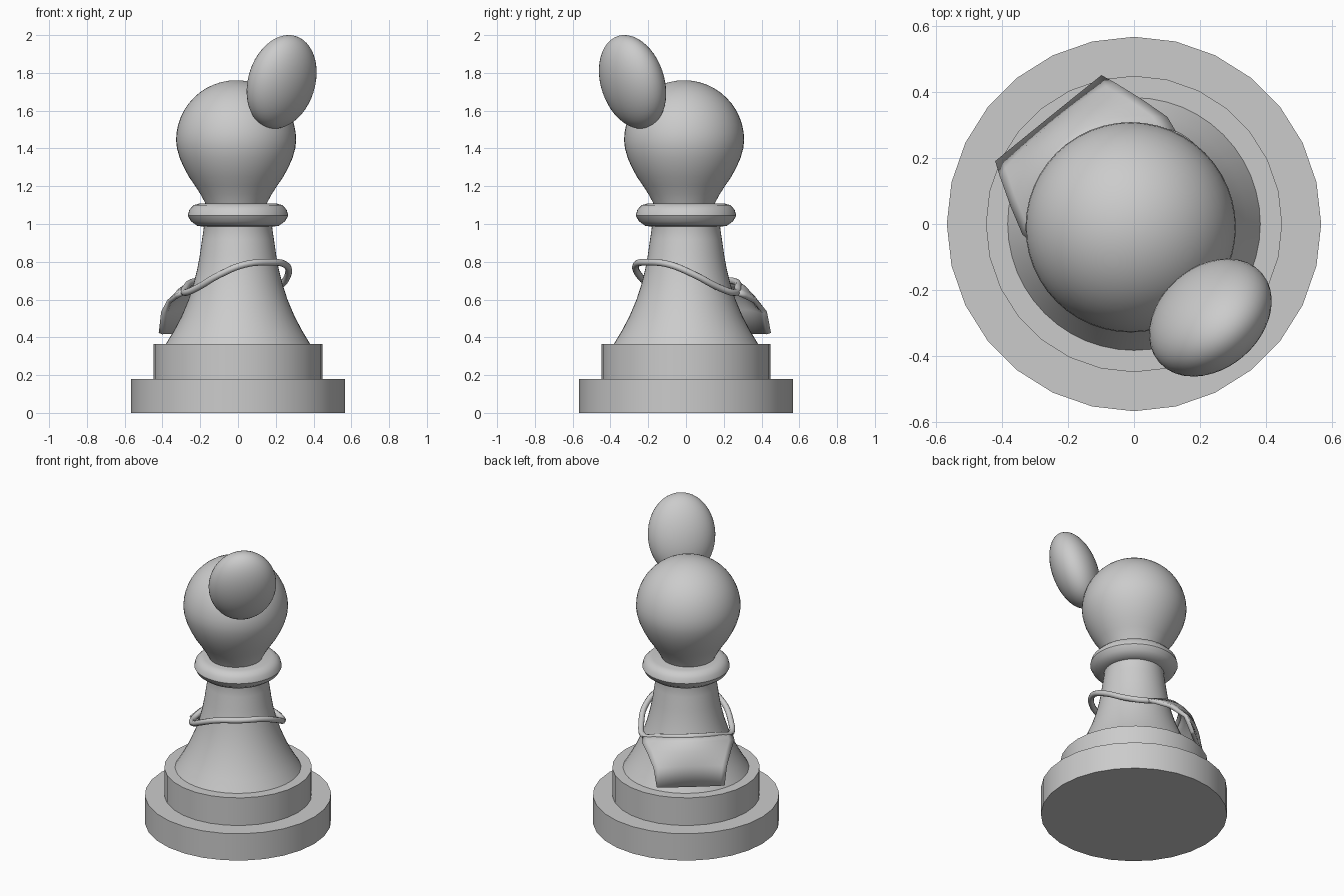
import bpy, bmesh, math
from mathutils import Matrix, Vector

if "Cube" in bpy.data.objects:
    bpy.data.objects.remove(bpy.data.objects["Cube"])

AZ = math.radians(129)                      # direction the bib faces
OUT = Vector((math.cos(AZ), math.sin(AZ), 0))
SIDE = Vector((math.sin(AZ), -math.cos(AZ), 0))


def place(u, v, z):
    return OUT * u + SIDE * v + Vector((0, 0, z))


def finish(ob, angle=35):
    bpy.ops.object.select_all(action='DESELECT')
    ob.select_set(True)
    bpy.context.view_layer.objects.active = ob
    bpy.ops.object.shade_smooth_by_angle(angle=math.radians(angle))


def to_object(name, bm):
    bmesh.ops.recalc_face_normals(bm, faces=bm.faces)
    me = bpy.data.meshes.new(name)
    bm.to_mesh(me)
    bm.free()
    ob = bpy.data.objects.new(name, me)
    bpy.context.collection.objects.link(ob)
    return ob


def lathe(name, profile, sides=48, centre=(0, 0)):
    bm = bmesh.new()
    vs = [bm.verts.new((r, 0, z)) for r, z in profile]
    es = [bm.edges.new(p) for p in zip(vs, vs[1:])]
    bmesh.ops.spin(bm, geom=vs + es, cent=(0, 0, 0), axis=(0, 0, 1),
                   angle=math.tau, steps=sides, use_duplicate=False)
    bmesh.ops.remove_doubles(bm, verts=bm.verts, dist=1e-4)
    ob = to_object(name, bm)
    ob.location = (*centre, 0)
    finish(ob)
    return ob


# Two stepped base discs
lathe("base_lower", [(0, 0), (.566, 0), (.566, .18), (0, .18)], 28)
lathe("base_upper", [(0, .17), (.448, .17), (.448, .365), (0, .365)], 28)

# Flared body and neck
lathe("body", [(0, .36), (.385, .36), (.34, .435), (.30, .51), (.262, .60), (.236, .68),
               (.216, .76), (.203, .83), (.19, .92), (.181, .98), (.187, 1.01),
               (.20, 1.04), (0, 1.06)])

# Rounded collar
lathe("collar", [(0, 1.0), (.17, .985), (.215, .99), (.25, 1.015), (.266, 1.045), (.258, 1.075),
                 (.235, 1.1), (.205, 1.108), (0, 1.108)])

# Egg-shaped head: tapered jaw, round crown
jaw = [(0, 1.08), (.15, 1.08), (.168, 1.12), (.19, 1.16), (.219, 1.205), (.25, 1.25),
       (.277, 1.3), (.299, 1.35), (.313, 1.4)]
crown = [(.318 * math.cos(a), 1.443 + .318 * math.sin(a))
         for a in (math.radians(i * 7.5) for i in range(12))]
lathe("head", jaw + crown + [(0, 1.761)], 48, (-.01, -.01))

# Leaning oval on the head
bm = bmesh.new()
bmesh.ops.create_uvsphere(bm, u_segments=40, v_segments=24, radius=1)
bm.transform(Matrix.Translation((.231, -.283, 1.7525))
             @ Matrix.Rotation(math.radians(-49), 4, 'Z')
             @ Matrix.Rotation(math.radians(18.5), 4, 'Y')
             @ Matrix.Diagonal((.138, .206, .257, 1)))
finish(to_object("head_oval", bm), 60)

# Bib panel: each row blends a centre point (u, z) with an edge point (u, v, z)
rows = [((.285, .70), (.12, .265, .64)),
        ((.32, .675), (.184, .275, .615)),
        ((.355, .63), (.27, .25, .59)),
        ((.382, .55), (.36, .22, .53)),
        ((.40, .42), (.40, .205, .42))]
COLS = 16
bm = bmesh.new()
grid = []
for (cu, cz), (eu, ev, ez) in rows:
    line = []
    for i in range(COLS + 1):
        s = 2 * i / COLS - 1
        w = s * s
        line.append(bm.verts.new(place(cu + (eu - cu) * w, ev * s, cz + (ez - cz) * w)))
    grid.append(line)
for a, b in zip(grid, grid[1:]):
    for i in range(COLS):
        bm.faces.new((a[i], b[i], b[i + 1], a[i + 1]))
bib = to_object("bib", bm)
mod = bib.modifiers.new("thickness", 'SOLIDIFY')
mod.thickness = .025
mod.offset = 0
finish(bib)

# Strap loop around the neck, running along the bib's top edge
half = [(-.225, .14, .785), (-.13, .235, .73), (0, .272, .665), (.12, .265, .637),
        (.2, .19, .667), (.262, .1, .692)]
path = ([(-.26, 0, .797)] + half + [(.285, 0, .70)]
        + [(u, -v, z) for u, v, z in reversed(half)])
cu = bpy.data.curves.new("strap", 'CURVE')
cu.dimensions = '3D'
cu.bevel_depth = .018
cu.bevel_resolution = 3
cu.resolution_u = 6
sp = cu.splines.new('BEZIER')
sp.bezier_points.add(len(path) - 1)
for p, co in zip(sp.bezier_points, path):
    p.co = place(*co)
    p.handle_left_type = p.handle_right_type = 'AUTO'
sp.use_cyclic_u = True
bpy.context.collection.objects.link(bpy.data.objects.new("strap", cu))
